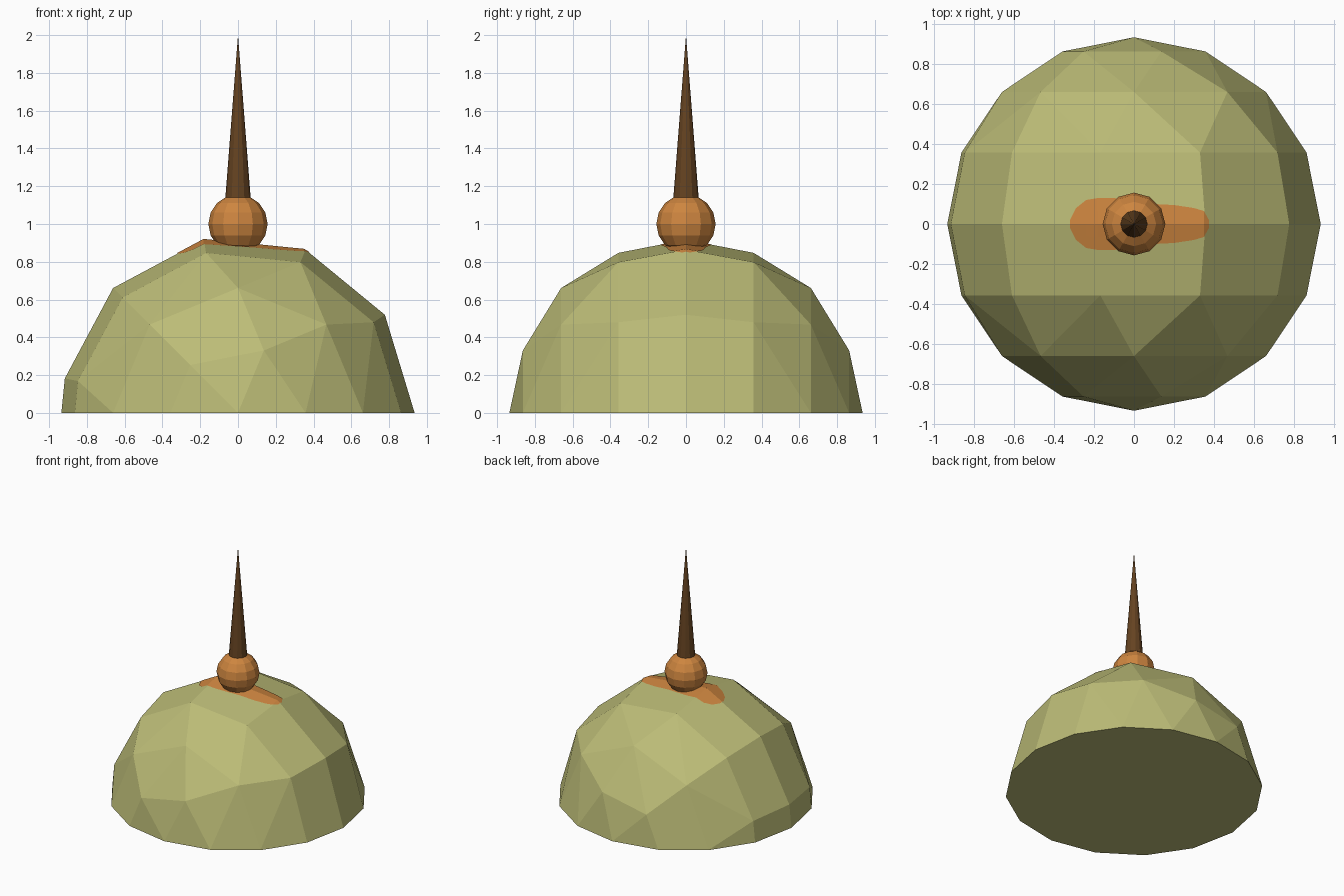
import bpy, bmesh, math
from math import sin, cos, radians

if "Cube" in bpy.data.objects:
    bpy.data.objects.remove(bpy.data.objects["Cube"])


def material(name, rgb):
    lin = [((c / 255 + 0.055) / 1.055) ** 2.4 for c in rgb]
    m = bpy.data.materials.new(name)
    m.diffuse_color = (*lin, 1)
    m.use_nodes = True
    m.node_tree.nodes["Principled BSDF"].inputs["Base Color"].default_value = m.diffuse_color
    return m


def finish(name, bm, mat):
    bmesh.ops.recalc_face_normals(bm, faces=bm.faces[:])
    me = bpy.data.meshes.new(name)
    bm.to_mesh(me)
    bm.free()
    me.materials.append(mat)
    ob = bpy.data.objects.new(name, me)
    bpy.context.collection.objects.link(ob)
    return ob


khaki = material("khaki green", (188, 188, 119))
orange = material("copper orange", (205, 133, 63))
brown = material("dark brown", (101, 67, 33))

R = 0.935
STEP = 33.75

# Dome: half rings around the y axis, each with its own spacing, closed as a hull
bm = bmesh.new()
ring_angles = [
    [0, 33.75, 67.5, 101.25, 135, 168.75, 180],
    [0, 33.75, 67.5, 101.25, 135, 168.75, 180],
    [0, 45, 90, 135, 180],
    [0, 67.5, 135, 180],
    [0],
]
for i, angles in enumerate(ring_angles):
    lat = radians(22.5 * i)
    r = R * cos(lat) if i < 4 else 0
    for side in ((1, -1) if i else (1,)):
        for a in angles:
            bm.verts.new((r * cos(radians(a)), side * R * sin(lat), r * sin(radians(a))))
bmesh.ops.convex_hull(bm, input=bm.verts[:])
bmesh.ops.dissolve_limit(bm, angle_limit=radians(0.5), verts=bm.verts[:], edges=bm.edges[:])
finish("dome", bm, khaki)


# Height of the dome's top facets
def dome_z(x, y):
    s = 1 - abs(y) / (R * sin(radians(22.5))) * (1 - cos(radians(22.5)))
    pts = [(R * cos(radians(STEP * k)), R * sin(radians(STEP * k))) for k in (4, 3, 2, 1)]
    u = x / s
    for (x0, z0), (x1, z1) in zip(pts, pts[1:]):
        if u <= x1:
            return s * (z0 + (z1 - z0) * (u - x0) / (x1 - x0))
    return s * pts[-1][1]


# Orange patch lying on the dome top (x, half width)
bm = bmesh.new()
stations = [(-0.32, 0.02), (-0.29, 0.08), (-0.24, 0.12), (-0.182, 0.13), (-0.1, 0.13),
            (0.1, 0.10), (0.2, 0.095), (0.30, 0.08), (0.35, 0.065), (0.375, 0.02)]
rows = []
for x, w in stations:
    rows.append([bm.verts.new((x, y, dome_z(x, y) + 0.004)) for y in (-w, -w / 2, 0, w / 2, w)])
for a, b in zip(rows, rows[1:]):
    for k in range(4):
        bm.faces.new((a[k], b[k], b[k + 1], a[k + 1]))
finish("top_patch", bm, orange)

# Ball
bm = bmesh.new()
bmesh.ops.create_uvsphere(bm, u_segments=12, v_segments=8, radius=0.157)
bmesh.ops.translate(bm, verts=bm.verts[:], vec=(0, 0, 1.0))
finish("ball", bm, orange)

# Spike
bm = bmesh.new()
bmesh.ops.create_cone(bm, cap_ends=True, segments=12, radius1=0.07, radius2=0, depth=0.9)
bmesh.ops.translate(bm, verts=bm.verts[:], vec=(0, 0, 1.55))
finish("spike", bm, brown)
